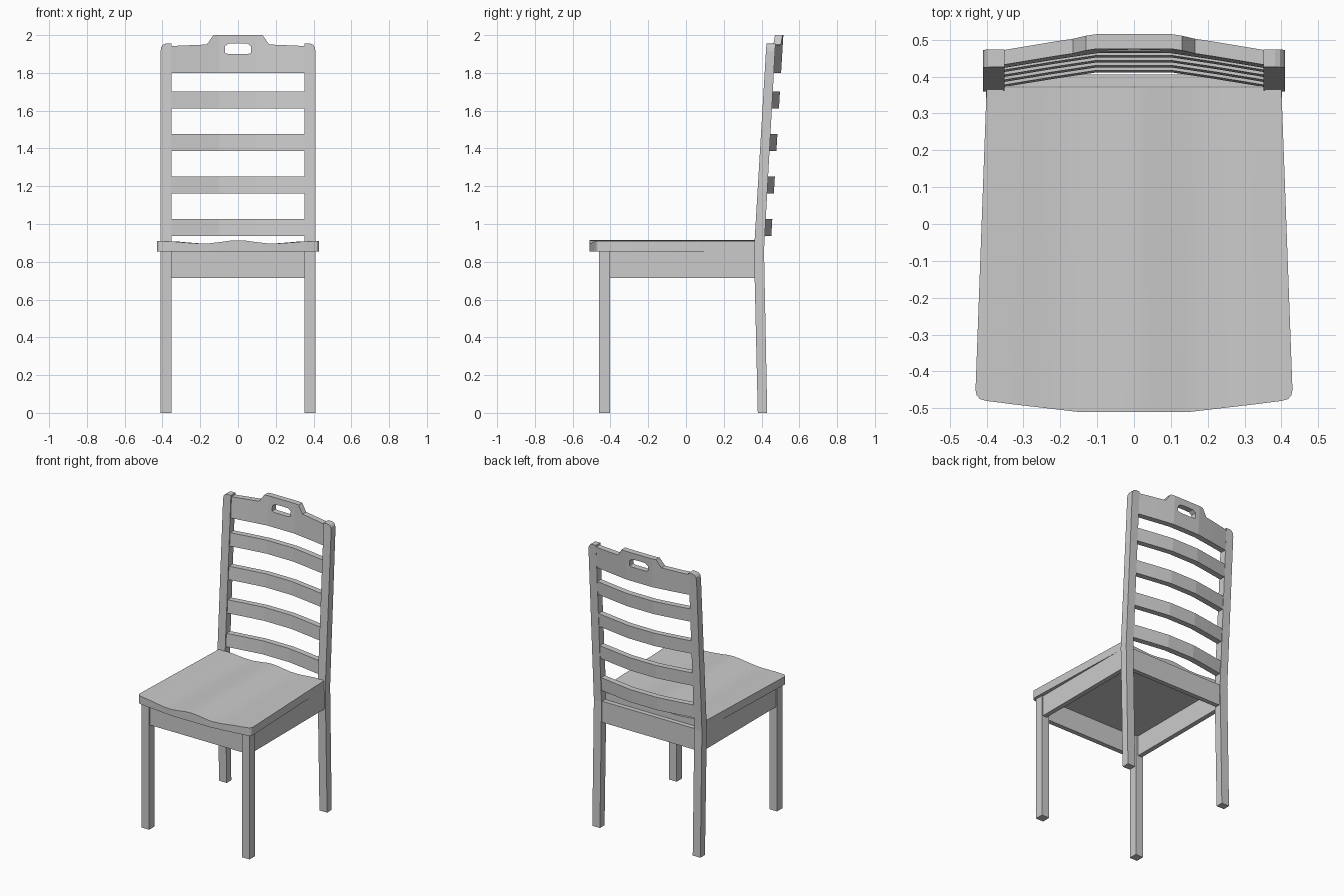
import bpy, bmesh

if "Cube" in bpy.data.objects:
    bpy.data.objects.remove(bpy.data.objects["Cube"])


def finish(name, bm, mirror=False):
    bmesh.ops.recalc_face_normals(bm, faces=bm.faces)
    me = bpy.data.meshes.new(name)
    bm.to_mesh(me)
    bm.free()
    ob = bpy.data.objects.new(name, me)
    bpy.context.collection.objects.link(ob)
    if mirror:
        m = ob.modifiers.new("Mirror", 'MIRROR')
        m.use_mirror_merge = False
    return ob


def loft(name, rings, mirror=False):
    """Rectangular sections (z, x0, x1, y0, y1) stacked upwards."""
    bm = bmesh.new()
    loops = [[bm.verts.new(p) for p in ((x0, y0, z), (x1, y0, z), (x1, y1, z), (x0, y1, z))]
             for z, x0, x1, y0, y1 in rings]
    for a, b in zip(loops, loops[1:]):
        for i in range(4):
            j = (i + 1) % 4
            bm.faces.new((a[i], a[j], b[j], b[i]))
    bm.faces.new(loops[0])
    bm.faces.new(loops[-1])
    return finish(name, bm, mirror)


def both_sides(half):
    return [(-c[0],) + c[1:] for c in reversed(half) if c[0] > 0] + half


def lean(z):
    return 0.36 + 0.06 * (z - 0.86)


def bow(x):
    pts = [(0, .041), (.1, .041), (.22, .023), (.36, 0)]
    x = abs(x)
    for (a, ya), (b, yb) in zip(pts, pts[1:]):
        if x <= b + 1e-6:
            return ya + (yb - ya) * (x - a) / (b - a)
    return 0


def panel(name, half, hole=None):
    """Bowed, leaning board from columns (x, z, z, ...); hole = half width left open in middle row."""
    bm = bmesh.new()
    cols = [[bm.verts.new((c[0], 0, z)) for z in c[1:]] for c in both_sides(half)]
    for a, b in zip(cols, cols[1:]):
        for k in range(len(a) - 1):
            mid = abs(a[0].co.x + b[0].co.x) / 2
            if hole and k == 1 and mid < hole:
                continue
            bm.faces.new((a[k], b[k], b[k + 1], a[k + 1]))
    ext = bmesh.ops.extrude_face_region(bm, geom=bm.faces[:])
    for v in ext['geom']:
        if isinstance(v, bmesh.types.BMVert):
            v.co.y += 0.04
    for v in bm.verts:
        v.co.y += lean(v.co.z) + 0.006 + bow(v.co.x)
    return finish(name, bm)


# Legs
loft("front_leg", [(0, .352, .41, -.46, -.402), (.86, .352, .41, -.46, -.402)], True)
loft("back_post", [(0, .352, .41, .38, .43), (.86, .352, .41, .36, .413)] +
     [(z, .352, x, lean(z), lean(z) + .048)
      for z, x in ((1.915, .41), (1.938, .406), (1.95, .396), (1.955, .382))], True)

# Aprons
loft("side_apron", [(z, .37, .402, -.41, .375) for z in (.715, .86)], True)
loft("front_apron", [(z, -.36, .36, -.452, -.42) for z in (.715, .86)])
loft("back_apron", [(z, -.36, .36, .373, .405) for z in (.715, .86)])

# Seat with two shallow hollows: (x, front y, top z)
seat_cols = [(0, -.51, .914), (.04, -.51, .912), (.09, -.51, .905), (.15, -.51, .898),
             (.21, -.503, .897), (.27, -.496, .901), (.33, -.489, .906), (.40, -.48, .909),
             (.418, -.475, .91), (.427, -.465, .91), (.43, -.45, .91)]
bm = bmesh.new()
sections = [[bm.verts.new(p) for p in ((x, f, .855), (x * .93, .37, .855),
                                       (x * .93, .37, t), (x, f, t))]
            for x, f, t in both_sides(seat_cols)]
for a, b in zip(sections, sections[1:]):
    for i in range(4):
        j = (i + 1) % 4
        bm.faces.new((a[i], a[j], b[j], b[i]))
bm.faces.new(sections[0])
bm.faces.new(sections[-1])
seat = finish("seat", bm)
bpy.context.view_layer.objects.active = seat
seat.select_set(True)
bpy.ops.object.shade_smooth_by_angle()

# Back slats
for i in range(4):
    z = .937 + .225 * i
    panel(f"back_slat_{i + 1}", [(x, z, z + .09) for x in (0, .1, .22, .36)])

# Top rail with raised grip and hand hole
panel("top_rail", [(0, 1.80, 1.90, 1.957, 2.0), (.05, 1.80, 1.90, 1.955, 2.0),
                   (.07, 1.80, 1.905, 1.94, 2.0), (.1, 1.80, 1.905, 1.94, 2.0),
                   (.13, 1.80, 1.905, 1.94, 2.0), (.165, 1.80, 1.90, 1.925, 1.95),
                   (.22, 1.80, 1.90, 1.925, 1.948), (.36, 1.80, 1.90, 1.92, 1.942)], hole=.07)
